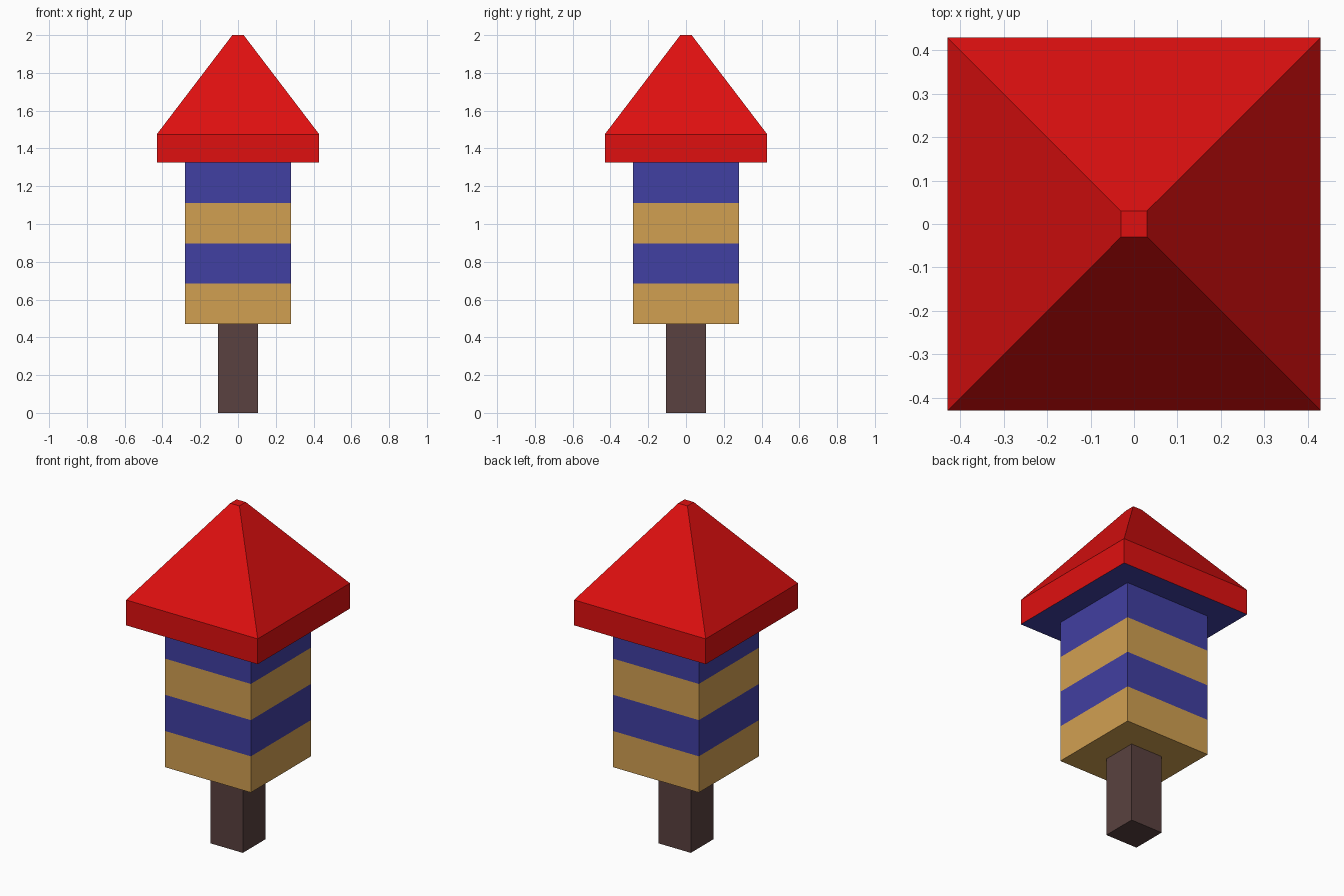
import bpy
import bmesh

if "Cube" in bpy.data.objects:
    bpy.data.objects.remove(bpy.data.objects["Cube"], do_unlink=True)


def material(name, rgb):
    mat = bpy.data.materials.new(name)
    mat.use_nodes = True
    color = (*rgb, 1.0)
    mat.diffuse_color = color
    mat.node_tree.nodes["Principled BSDF"].inputs["Base Color"].default_value = color
    return mat


RED = material("red", (0.74, 0.005, 0.005))
BLUE = material("blue", (0.053, 0.05, 0.36))
TAN = material("tan", (0.64, 0.35, 0.083))
BROWN = material("brown", (0.1, 0.053, 0.05))


def square_tower(name, profile, mats, rule=lambda face: 0):
    """Stack square rings given as (half width, height) and cap both ends."""
    bm = bmesh.new()
    rings = []
    for r, z in profile:
        corners = ((-r, -r), (r, -r), (r, r), (-r, r))
        rings.append([bm.verts.new((x, y, z)) for x, y in corners])
    for low, high in zip(rings, rings[1:]):
        for i in range(4):
            j = (i + 1) % 4
            bm.faces.new((low[i], low[j], high[j], high[i]))
    bm.faces.new(rings[0][::-1])
    bm.faces.new(rings[-1])
    bm.normal_update()
    for face in bm.faces:
        face.material_index = rule(face)
    mesh = bpy.data.meshes.new(name)
    bm.to_mesh(mesh)
    bm.free()
    for mat in mats:
        mesh.materials.append(mat)
    obj = bpy.data.objects.new(name, mesh)
    bpy.context.collection.objects.link(obj)
    return obj


BASE, EAVES, BANDS = 0.47, 1.325, 4
BAND = (EAVES - BASE) / BANDS

# Supporting post
square_tower("post", [(0.105, 0), (0.105, BASE)], [BROWN])


# Striped body: alternate colours by height
def stripe(face):
    height = face.calc_center_median().z - BASE
    return min(int(height / BAND), BANDS - 1) % 2


square_tower("striped_body", [(0.28, BASE + i * BAND) for i in range(BANDS + 1)],
             [TAN, BLUE], stripe)

# Roof with upright eaves, flat tip and blue underside
square_tower("roof", [(0.43, EAVES), (0.43, 1.475), (0.03, 2)],
             [RED, BLUE], lambda face: int(face.normal.z < -0.5))
